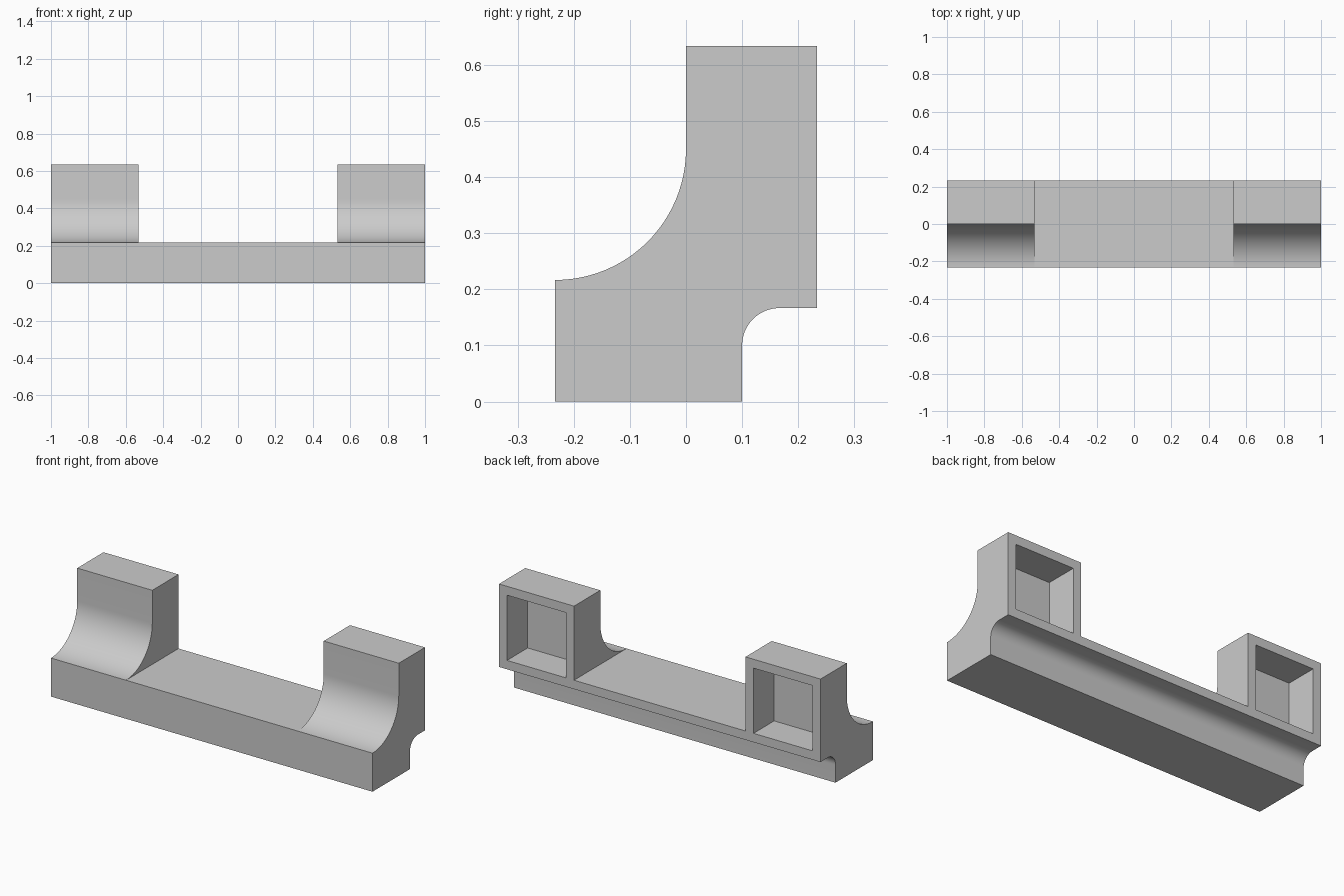
import bpy, bmesh
from math import sin, cos, pi, radians

cube = bpy.data.objects.get("Cube")
if cube:
    bpy.data.objects.remove(cube, do_unlink=True)

DEPTH = 0.2333      # half depth, also the radius of the front cove
DECK = 0.2167       # top of the middle deck
LEDGE = 0.1667      # underside of the rear overhang
TOP = 0.6333
INNER = 0.5333      # inner side of each tower
WALL = 0.05

grey = bpy.data.materials.new("plain grey")
grey.use_nodes = True
grey.diffuse_color = (0.6, 0.6, 0.6, 1)
grey.node_tree.nodes["Principled BSDF"].inputs["Base Color"].default_value = (0.6, 0.6, 0.6, 1)


def prism(name, profile, x0, x1):
    """Extrude a closed (y, z) profile along x."""
    bm = bmesh.new()
    face = bm.faces.new([bm.verts.new((x0, y, z)) for y, z in profile])
    ext = bmesh.ops.extrude_face_region(bm, geom=[face])["geom"]
    bmesh.ops.translate(bm, vec=(x1 - x0, 0, 0),
                        verts=[g for g in ext if isinstance(g, bmesh.types.BMVert)])
    bmesh.ops.recalc_face_normals(bm, faces=bm.faces)
    mesh = bpy.data.meshes.new(name)
    bm.to_mesh(mesh)
    bm.free()
    obj = bpy.data.objects.new(name, mesh)
    bpy.context.collection.objects.link(obj)
    mesh.materials.append(grey)
    return obj


def arc(cy, cz, r, start, end, n):
    angles = [radians(start + (end - start) * i / n) for i in range(n + 1)]
    return [(cy + r * cos(a), cz + r * sin(a)) for a in angles]


def box(y0, y1, z0, z1):
    return [(y0, z0), (y1, z0), (y1, z1), (y0, z1)]


# Side profile: rear undercut, back, top and front cove
r = LEDGE - 0.1
profile = [(-DEPTH, 0), (0.1, 0)]
profile += arc(0.1 + r, 0.1, r, 180, 90, 16)
profile += [(DEPTH, LEDGE), (DEPTH, TOP), (0, TOP)]
profile += arc(-DEPTH, DECK + DEPTH, DEPTH, 0, -90, 24)[:-1]
profile += [(-DEPTH, DECK)]
body = prism("bracket_body", profile, -1, 1)

# Gap between the towers, and a square pocket in the back of each tower
cutters = [prism("gap_cutter", box(-0.5, 0.5, DECK, 1), -INNER, INNER)]
for name, side in (("left", 1), ("right", -1)):
    xs = sorted((side * (INNER + WALL), side * (1 - WALL)))
    cutters.append(prism(name + "_pocket_cutter",
                         box(WALL, 0.5, LEDGE + WALL, TOP - WALL), *xs))

bpy.context.view_layer.objects.active = body
for cutter in cutters:
    cutter.hide_render = True
    mod = body.modifiers.new(cutter.name, "BOOLEAN")
    mod.operation = "DIFFERENCE"
    mod.solver = "EXACT"
    mod.object = cutter
    bpy.ops.object.modifier_apply(modifier=mod.name)
for cutter in cutters:
    bpy.data.objects.remove(cutter, do_unlink=True)

# Smooth coves with sharp corners
bpy.ops.object.select_all(action="DESELECT")
body.select_set(True)
bpy.ops.object.shade_smooth_by_angle(angle=radians(30))
